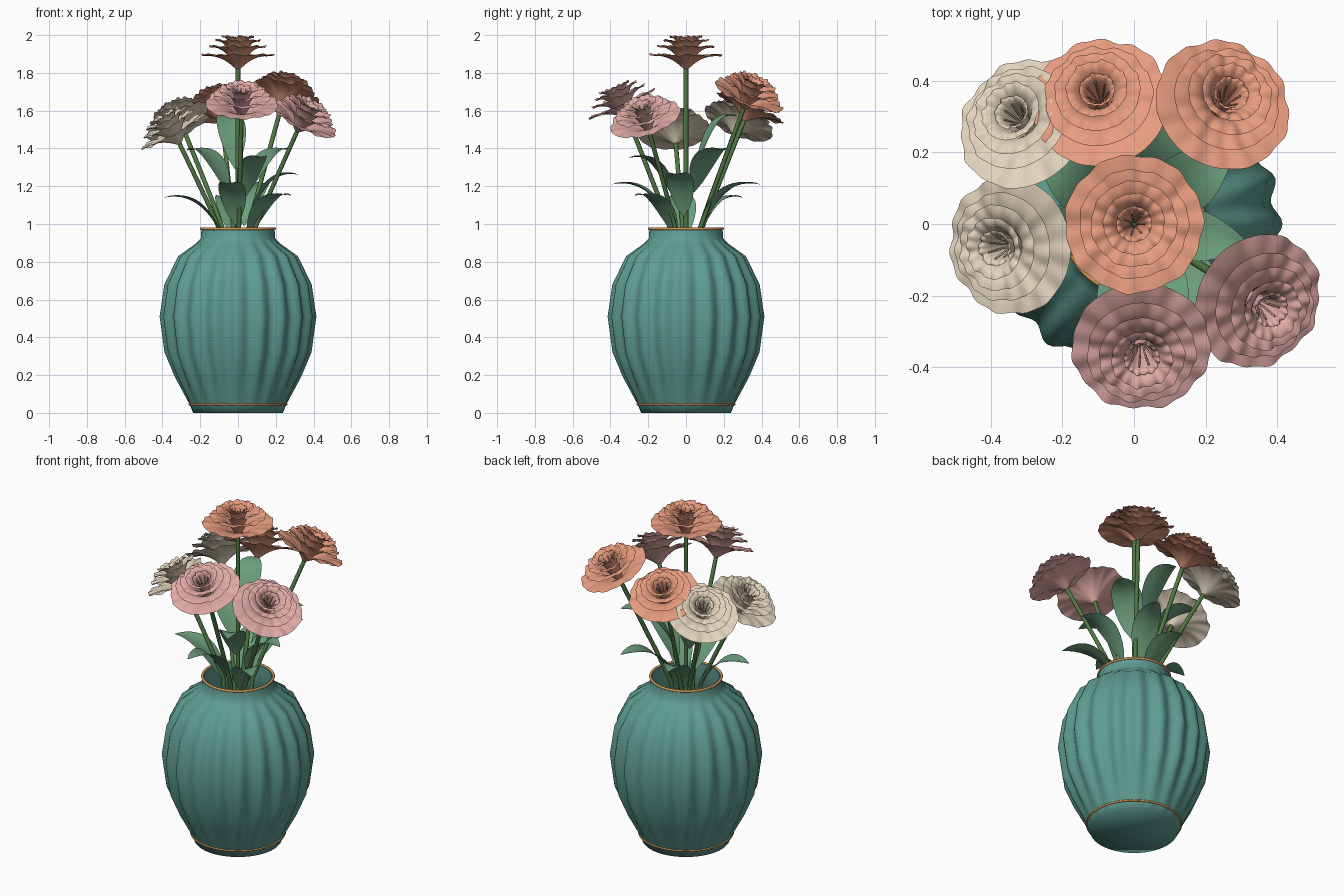
import bpy, bmesh, math, random
from mathutils import Vector

random.seed(4)
TAU = math.tau
if "Cube" in bpy.data.objects:
    bpy.data.objects.remove(bpy.data.objects["Cube"], do_unlink=True)


def material(name, r, g, b):
    lin = [((c / 255 + 0.055) / 1.055) ** 2.4 for c in (r, g, b)] + [1]
    m = bpy.data.materials.new(name)
    m.use_nodes = True
    m.diffuse_color = lin
    m.node_tree.nodes["Principled BSDF"].inputs["Base Color"].default_value = lin
    return m


TEAL = material("teal glaze", 94, 156, 145)
GOLD = material("gold trim", 218, 155, 88)
STEM = material("stem green", 80, 122, 68)
LEAF = material("leaf green", 108, 158, 124)
CORAL = material("coral petal", 231, 156, 127)
CREAM = material("cream petal", 226, 211, 189)
PINK = material("pink petal", 224, 170, 165)


def finish(bm, name, mat, angle=50):
    me = bpy.data.meshes.new(name)
    bm.to_mesh(me)
    bm.free()
    ob = bpy.data.objects.new(name, me)
    bpy.context.collection.objects.link(ob)
    me.materials.append(mat)
    bpy.ops.object.select_all(action="DESELECT")
    ob.select_set(True)
    bpy.context.view_layer.objects.active = ob
    bpy.ops.object.shade_smooth_by_angle(angle=math.radians(angle))


def grid(bm, rows, closed):
    """Skin a list of point rows with quads."""
    vs = [[bm.verts.new(p) for p in row] for row in rows]
    n = len(rows[0])
    for a, b in zip(vs, vs[1:]):
        for j in range(n if closed else n - 1):
            k = (j + 1) % n
            bm.faces.new((a[j], b[j], b[k], a[k]))


def ring(r, z, n, flute=0):
    return [Vector(((r + flute * math.cos(20 * a)) * math.cos(a),
                    (r + flute * math.cos(20 * a)) * math.sin(a), z))
            for a in (TAU * j / n for j in range(n))]


def tube(name, points, radius, mat, cyclic=False):
    cu = bpy.data.curves.new(name, "CURVE")
    cu.dimensions = "3D"
    cu.bevel_depth = radius
    cu.bevel_resolution = 2
    cu.use_fill_caps = True
    sp = cu.splines.new("POLY")
    sp.points.add(len(points) - 1)
    for p, co in zip(sp.points, points):
        p.co = (*co, 1)
    sp.use_cyclic_u = cyclic
    sp.use_smooth = True
    ob = bpy.data.objects.new(name, cu)
    bpy.context.collection.objects.link(ob)
    cu.materials.append(mat)


# Fluted vase: radius, height, flute depth, outside then inside
profile = [(0, 0, 0), (.238, 0, 0), (.256, .045, 0), (.325, .19, .009), (.376, .32, .013),
           (.401, .51, .014), (.377, .68, .013), (.308, .83, .009), (.222, .895, .003),
           (.196, .925, 0), (.194, .975, 0), (.182, .975, 0), (.18, .92, 0), (.19, .78, 0),
           (.3, .66, 0), (.36, .5, 0), (.34, .32, 0), (.23, .06, 0), (0, .06, 0)]
bm = bmesh.new()
grid(bm, [ring(r, z, 160, f) for r, z, f in profile], True)
bmesh.ops.remove_doubles(bm, verts=bm.verts, dist=1e-5)
bmesh.ops.recalc_face_normals(bm, faces=bm.faces)
finish(bm, "vase", TEAL, 85)
tube("rim_trim", ring(.194, .975, 64), .007, GOLD, True)
tube("base_trim", ring(.257, .045, 64), .0055, GOLD, True)


# Flower: nested ruffled funnels, each given by its radius and height
LAYERS = [(.193, .075), (.152, .12), (.12, .152), (.086, .172), (.05, .165)]


def flower(name, rim_centre, mat):
    c = Vector(rim_centre)
    axis = (c - Vector((0, 0, .88))).normalized()
    turn = Vector((0, 0, 1)).rotation_difference(axis)
    base = c - axis * .075
    bm = bmesh.new()
    n = 90
    for R, H in LAYERS:
        ph, ph2 = random.uniform(0, TAU), random.uniform(0, TAU)
        rows = []
        for i in range(10):
            t = i / 9
            row = []
            for j in range(n):
                a = TAU * j / n
                wave = math.sin(15 * a + ph)
                slow = math.sin(7 * a + ph2)
                r = .012 + (R - .012) * t * (1 + t * t * (.012 * wave + .015 * slow))
                z = H * (1 - (1 - t) ** 2.5) + t * t * (.004 * wave + .004 * slow)
                row.append(base + turn @ Vector((r * math.cos(a), r * math.sin(a), z)))
            rows.append(row)
        grid(bm, rows, True)
    finish(bm, name + "_petals", mat)
    # Stamens
    for k in range(7):
        a = TAU * k / 7
        d = Vector((math.cos(a), math.sin(a), 0))
        path = [d * .006 + Vector((0, 0, .02)), d * .014 + Vector((0, 0, .1)),
                d * .032 + Vector((0, 0, .15))]
        tube(f"{name}_stamen_{k}", [base + turn @ p for p in path], .0025, mat)
    # Stem, gently bent at the vase neck
    flat = Vector((axis.x, axis.y, 0))
    low = flat * .1 + Vector((0, 0, .3))
    neck = flat * .17 + Vector((0, 0, .95))
    path = [low, low.lerp(neck, .8), neck + flat * .01, neck.lerp(base, .3),
            neck.lerp(base, .7), base + axis * .02]
    tube(name + "_stem", path, .012, STEM)


flower("top_coral_flower", (0, 0, 1.895), CORAL)
flower("back_coral_flower", (-.093, .338, 1.615), CORAL)
flower("back_left_coral_flower", (.247, .332, 1.68), CORAL)
flower("back_cream_flower", (-.307, .28, 1.54), CREAM)
flower("side_cream_flower", (-.345, -.06, 1.49), CREAM)
flower("front_pink_flower", (.02, -.34, 1.635), PINK)
flower("side_pink_flower", (.345, -.215, 1.555), PINK)


# Leaves: arched, slightly folded blades from root to tip
def leaf(name, tip, width=.07, rise=.22):
    tip = Vector(tip)
    flat = Vector((tip.x, tip.y, 0))
    root = flat * .2 + Vector((0, 0, tip.z - rise))
    mid = flat * .5 + Vector((0, 0, tip.z + .04))
    side = Vector((0, 0, 1)).cross(flat).normalized()
    rows = []
    for i in range(13):
        t = i / 12
        p = root * (1 - t) ** 2 + mid * 2 * t * (1 - t) + tip * t * t
        w = width * math.sin(math.pi * t ** .85) ** .8 + .003 if 0 < t < 1 else .003
        rows.append([p + side * w * s + Vector((0, 0, .2 * w * abs(s)))
                     for s in (-1, -.5, 0, .5, 1)])
    bm = bmesh.new()
    grid(bm, rows, False)
    finish(bm, name, LEAF)


TIPS = [(-.39, -.04, 1.14), (.32, -.06, 1.26), (-.06, -.39, 1.21), (.16, .39, 1.21),
        (.14, -.30, 1.35), (.28, -.27, 1.15), (-.09, .3, 1.14)]
for i, tip in enumerate(TIPS):
    leaf(f"leaf_{i + 1}", tip)
leaf("broad_right_leaf", (-.27, .21, 1.39), .082)
leaf("broad_left_leaf", (.28, .22, 1.39), .082)
leaf("upright_leaf", (-.07, .27, 1.57), .075, .28)
